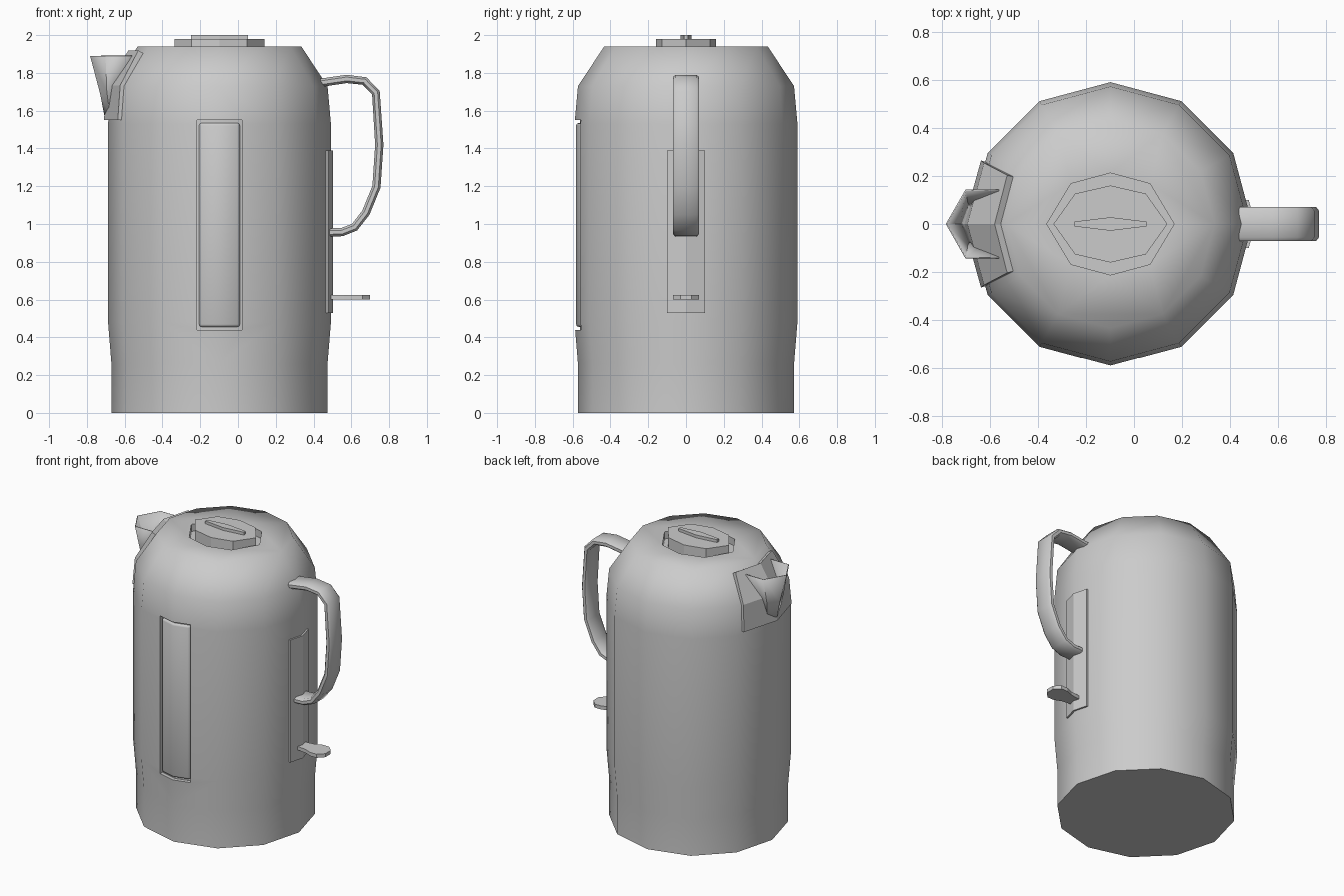
import bpy, bmesh, math
from mathutils import Vector

if "Cube" in bpy.data.objects:
    bpy.data.objects.remove(bpy.data.objects["Cube"])

CX = -0.098  # axis of the body


def make(name, verts, faces, smooth=None):
    me = bpy.data.meshes.new(name)
    me.from_pydata(verts, [], faces)
    bm = bmesh.new()
    bm.from_mesh(me)
    bmesh.ops.recalc_face_normals(bm, faces=bm.faces)
    bm.to_mesh(me)
    bm.free()
    ob = bpy.data.objects.new(name, me)
    bpy.context.collection.objects.link(ob)
    if smooth:
        shade(ob, smooth)
    return ob


def activate(ob):
    bpy.ops.object.select_all(action='DESELECT')
    ob.select_set(True)
    bpy.context.view_layer.objects.active = ob


def shade(ob, deg):
    activate(ob)
    bpy.ops.object.shade_smooth_by_angle(angle=math.radians(deg))


def loft(name, rings, smooth=None, closed=True, caps=True):
    n = len(rings[0])
    verts = [v for r in rings for v in r]
    faces = []
    for k in range(len(rings) - 1):
        for i in range(n if closed else n - 1):
            j = (i + 1) % n
            faces.append((k*n + i, k*n + j, k*n + n + j, k*n + n + i))
    if caps:
        faces += [tuple(range(n)), tuple(range(len(verts) - n, len(verts)))]
    return make(name, verts, faces, smooth)


def prism(name, outline, z0, z1, smooth=None):
    return loft(name, [[(x, y, z) for x, y in outline] for z in (z0, z1)], smooth)


def wrapped(name, deg, half, r_out, r_in, z0, z1, smooth=None):
    # slab folded around a corner of the twelve-sided body
    a = math.radians(deg)
    d, t = Vector((math.cos(a), math.sin(a))), Vector((-math.sin(a), math.cos(a)))
    drop = half * math.tan(math.radians(15))
    pts = [(-half, r_out - drop), (0, r_out), (half, r_out - drop),
           (half, r_in - drop), (0, r_in), (-half, r_in - drop)]
    return prism(name, [(CX + r*d.x + s*t.x, r*d.y + s*t.y) for s, r in pts], z0, z1, smooth)


def oval(rx, ry):
    unit = [(1, 0), (.62, .79), (0, 1), (-.62, .79), (-1, 0), (-.62, -.79), (0, -1), (.62, -.79)]
    return [(CX + rx*x, ry*y) for x, y in unit]


def cut(ob, cutter):
    m = ob.modifiers.new("cut", 'BOOLEAN')
    m.object, m.operation, m.solver = cutter, 'DIFFERENCE', 'EXACT'
    activate(ob)
    bpy.ops.object.modifier_apply(modifier=m.name)
    bpy.data.objects.remove(cutter)


# Body: twelve-sided turned shell with recesses for window and lid
profile = [(.572, 0), (.572, .26), (.59, .48), (.59, 1.53), (.572, 1.73), (.433, 1.94)]
rings = [[(CX + r*math.cos(i*math.pi/6), r*math.sin(i*math.pi/6), z) for i in range(12)]
         for r, z in profile]
body = loft("body", rings)
cut(body, wrapped("window_cutter", 270, .118, .72, .56, .44, 1.55))
cut(body, prism("lid_cutter", oval(.265, .212), 1.89, 2.1))
shade(body, 60)

# Water level window
window = wrapped("window", 270, .108, .582, .55, .455, 1.535)
bev = window.modifiers.new("bevel", 'BEVEL')
bev.width, bev.segments, bev.limit_method = .014, 2, 'ANGLE'
bev.angle_limit = math.radians(50)
activate(window)
bpy.ops.object.modifier_apply(modifier="bevel")
shade(window, 50)

# Lid and its grip
prism("lid", oval(.237, .16), 1.88, 1.98)
prism("lid_grip", [(CX + x, y) for x, y in
      [(-.15, -.01), (0, -.028), (.15, -.01), (.15, .01), (0, .028), (-.15, .01)]], 1.97, 2.0)

# Handle mount plate and switch lever
wrapped("handle_plate", 0, .1, .602, .57, .53, 1.39)
half = [(.48, .04), (.56, .05), (.61, .07), (.66, .07), (.70, .03)]
prism("switch_lever", half + [(x, -y) for x, y in reversed(half)], .60, .625)

# Handle: chamfered strap swept along a path
path = [Vector(p) for p in [(.44, 1.748), (.575, 1.768), (.67, 1.757), (.73, 1.695),
        (.748, 1.42), (.733, 1.197), (.677, 1.06), (.617, .983), (.55, .957), (.48, .955)]]
section = [(-.07, -.01), (-.055, -.022), (.055, -.022), (.07, -.01),
           (.07, .01), (.055, .022), (-.055, .022), (-.07, .01)]
rings = []
for i, p in enumerate(path):
    d0 = (p - path[max(i - 1, 0)]).normalized()
    d1 = (path[min(i + 1, len(path) - 1)] - p).normalized()
    d = (d0 + d1).normalized()
    rings.append([(p.x - d.y*h, w, p.y + d.x*h) for w, h in section])
loft("handle", rings, 50)

# Spout flange: thin plate folded over the shoulder
rows = [[(x1, -y, z), (x0, 0, z), (x1, y, z)] for x0, x1, y, z in
        [(-.695, -.622, .26, 1.55), (-.679, -.61, .25, 1.73), (-.567, -.515, .2, 1.912)]]
flange = loft("spout_flange", rows, closed=False, caps=False)
sol = flange.modifiers.new("solid", 'SOLIDIFY')
sol.thickness, sol.offset = .03, 0

# Spout: open pointed funnel
rows = [[(a, -w, z), (b, -w, z), (c, 0, zc), (b, w, z), (a, w, z)] for a, b, c, w, z, zc in
        [(-.64, -.675, -.70, .06, 1.57, 1.55), (-.63, -.693, -.727, .09, 1.70, 1.69),
         (-.555, -.70, -.78, .14, 1.89, 1.89)]]
spout = loft("spout", rows, 40, closed=False, caps=False)
sol = spout.modifiers.new("solid", 'SOLIDIFY')
sol.thickness, sol.offset = .006, 0
